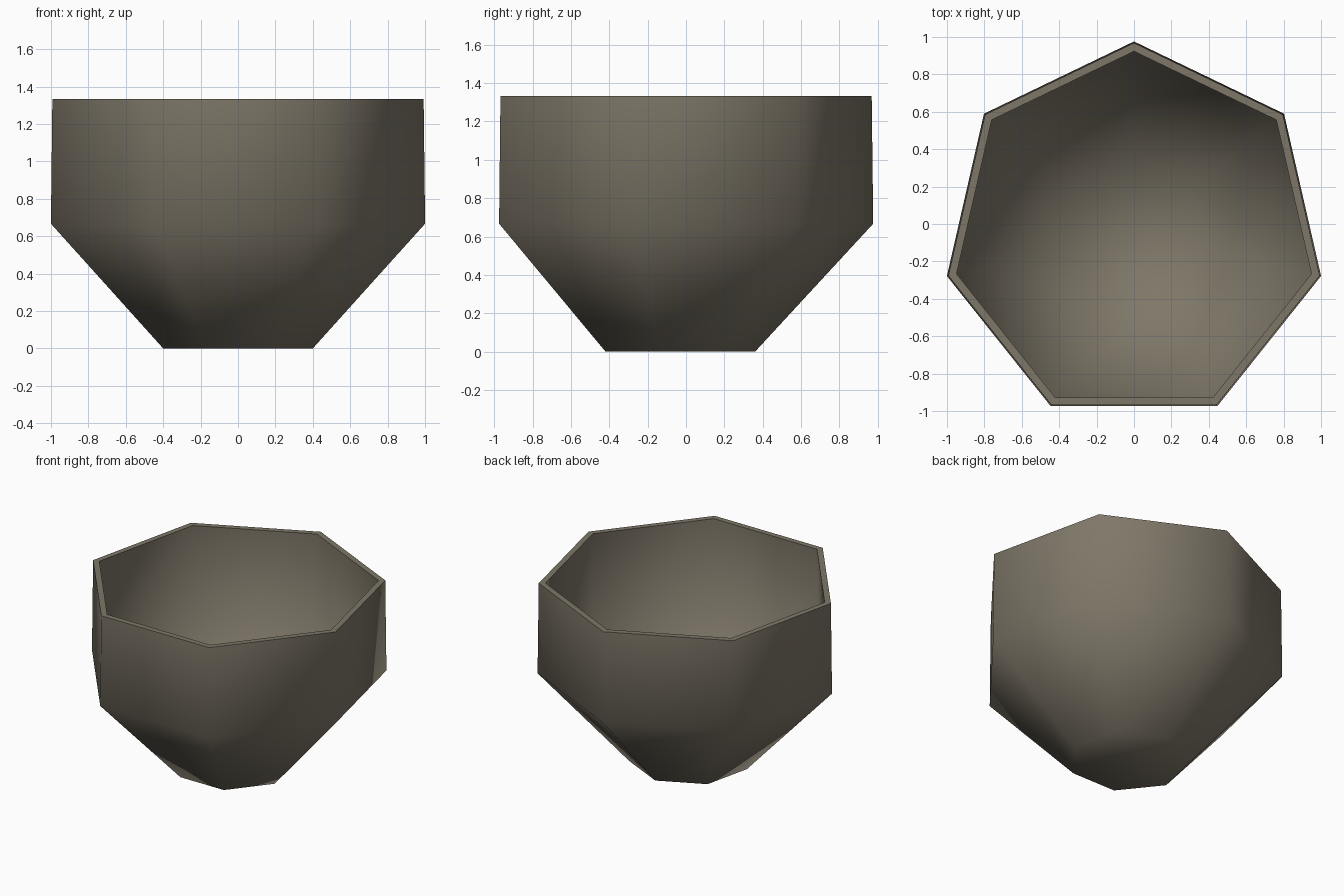
import bpy
import bmesh
from math import cos, sin, pi, radians

cube = bpy.data.objects.get("Cube")
if cube:
    bpy.data.objects.remove(cube, do_unlink=True)

SIDES = 7
CENTRE_Y = -0.05

# One flat colour for the whole bowl
clay = bpy.data.materials.new("grey brown clay")
clay.use_nodes = True
colour = (0.21, 0.185, 0.14, 1)
clay.diffuse_color = colour
clay.node_tree.nodes["Principled BSDF"].inputs["Base Color"].default_value = colour

# Radius and height: outer base, shoulder, rim, then down the inside
profile = [(0.41, 0), (1.026, 0.667), (1.018, 1.333),
           (0.973, 1.333), (0.982, 0.685), (0.39, 0.042)]

bm = bmesh.new()


def ring(radius, z):
    angles = [pi / 2 + 2 * pi * i / SIDES for i in range(SIDES)]
    return [bm.verts.new((radius * cos(a), CENTRE_Y + radius * sin(a), z)) for a in angles]


rings = [ring(r, z) for r, z in profile]

# Walls and rim
for low, high in zip(rings, rings[1:]):
    for i in range(SIDES):
        j = (i + 1) % SIDES
        bm.faces.new((low[i], low[j], high[j], high[i]))

# Underside and inner floor
bm.faces.new(rings[0][::-1])
bm.faces.new(rings[-1])

mesh = bpy.data.meshes.new("bowl")
bm.to_mesh(mesh)
bm.free()
mesh.materials.append(clay)
bowl = bpy.data.objects.new("bowl", mesh)
bpy.context.collection.objects.link(bowl)

# Smooth walls, crisp rim
bpy.ops.object.select_all(action="DESELECT")
bowl.select_set(True)
bpy.context.view_layer.objects.active = bowl
bpy.ops.object.shade_smooth_by_angle(angle=radians(65))
